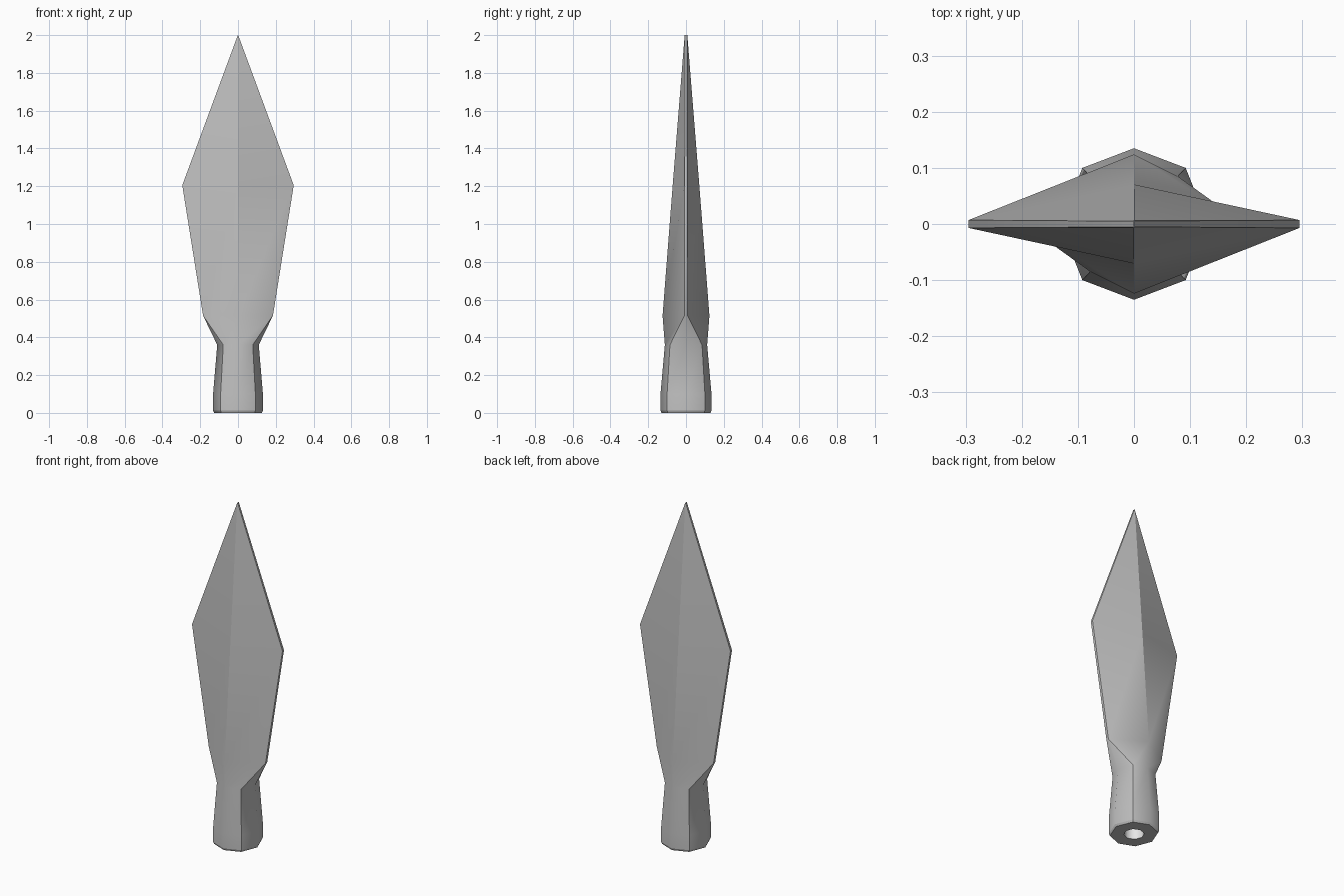
import bpy
import bmesh
from math import cos, sin, pi

cube = bpy.data.objects.get("Cube")
if cube:
    bpy.data.objects.remove(cube, do_unlink=True)


def flat_colour(name, value):
    mat = bpy.data.materials.new(name)
    mat.use_nodes = True
    colour = (value, value, value, 1)
    mat.diffuse_color = colour
    mat.node_tree.nodes["Principled BSDF"].inputs["Base Color"].default_value = colour
    return mat


def ring(bm, z, ridge, diag_x, diag_y, side):
    """Eight corners: sides on x, ridges on y, corners between them."""
    points = [(side, 0), (diag_x, diag_y), (0, ridge), (-diag_x, diag_y),
              (-side, 0), (-diag_x, -diag_y), (0, -ridge), (diag_x, -diag_y)]
    return [bm.verts.new((x, y, z)) for x, y in points]


def round_ring(bm, z, radius):
    return [bm.verts.new((radius * cos(i * pi / 4), radius * sin(i * pi / 4), z))
            for i in range(8)]


def bridge(bm, lower, upper, material=0):
    for i in range(8):
        j = (i + 1) % 8
        face = bm.faces.new((lower[i], lower[j], upper[j], upper[i]))
        face.material_index = material
        face.smooth = True


def mark_sharp(bm, a, b):
    edge = bm.edges.get((a, b))
    if edge:
        edge.smooth = False


bm = bmesh.new()

# Socket, neck and blade sections: z, ridge y, corner x, corner y, side x
sections = [
    (0.00, 0.13, 0.088, 0.096, 0.126),
    (0.012, 0.135, 0.092, 0.10, 0.132),
    (0.10, 0.135, 0.092, 0.10, 0.132),
    (0.36, 0.112, 0.078, 0.085, 0.11),
    (0.515, 0.124, 0.185, 0.008, 0.185),
    (1.205, 0.0705, 0.295, 0.007, 0.295),
    (2.00, 0.007, 0.001, 0.005, 0.001),
]
rings = [ring(bm, *section) for section in sections]
for level, (lower, upper) in enumerate(zip(rings, rings[1:])):
    bridge(bm, lower, upper)
    # Corner edges are crisp everywhere, ridges only along the blade
    crisp = (1, 3, 5, 7) if level < 4 else (1, 2, 3, 5, 6, 7)
    for i in crisp:
        mark_sharp(bm, lower[i], upper[i])
bm.faces.new(rings[-1])

# Bottom rim and the hole for the shaft
mouth = round_ring(bm, 0.0, 0.055)
hole_end = round_ring(bm, 0.32, 0.05)
bridge(bm, mouth, rings[0])
bridge(bm, hole_end, mouth, material=1)
end_cap = bm.faces.new(hole_end)
end_cap.material_index = 1
for loop in (rings[0], rings[1], mouth, hole_end):
    for i in range(8):
        mark_sharp(bm, loop[i], loop[(i + 1) % 8])

bmesh.ops.recalc_face_normals(bm, faces=bm.faces)
mesh = bpy.data.meshes.new("spearhead")
bm.to_mesh(mesh)
bm.free()
mesh.materials.append(flat_colour("steel grey", 0.53))
mesh.materials.append(flat_colour("pale grey", 0.8))
spearhead = bpy.data.objects.new("spearhead", mesh)
bpy.context.collection.objects.link(spearhead)
